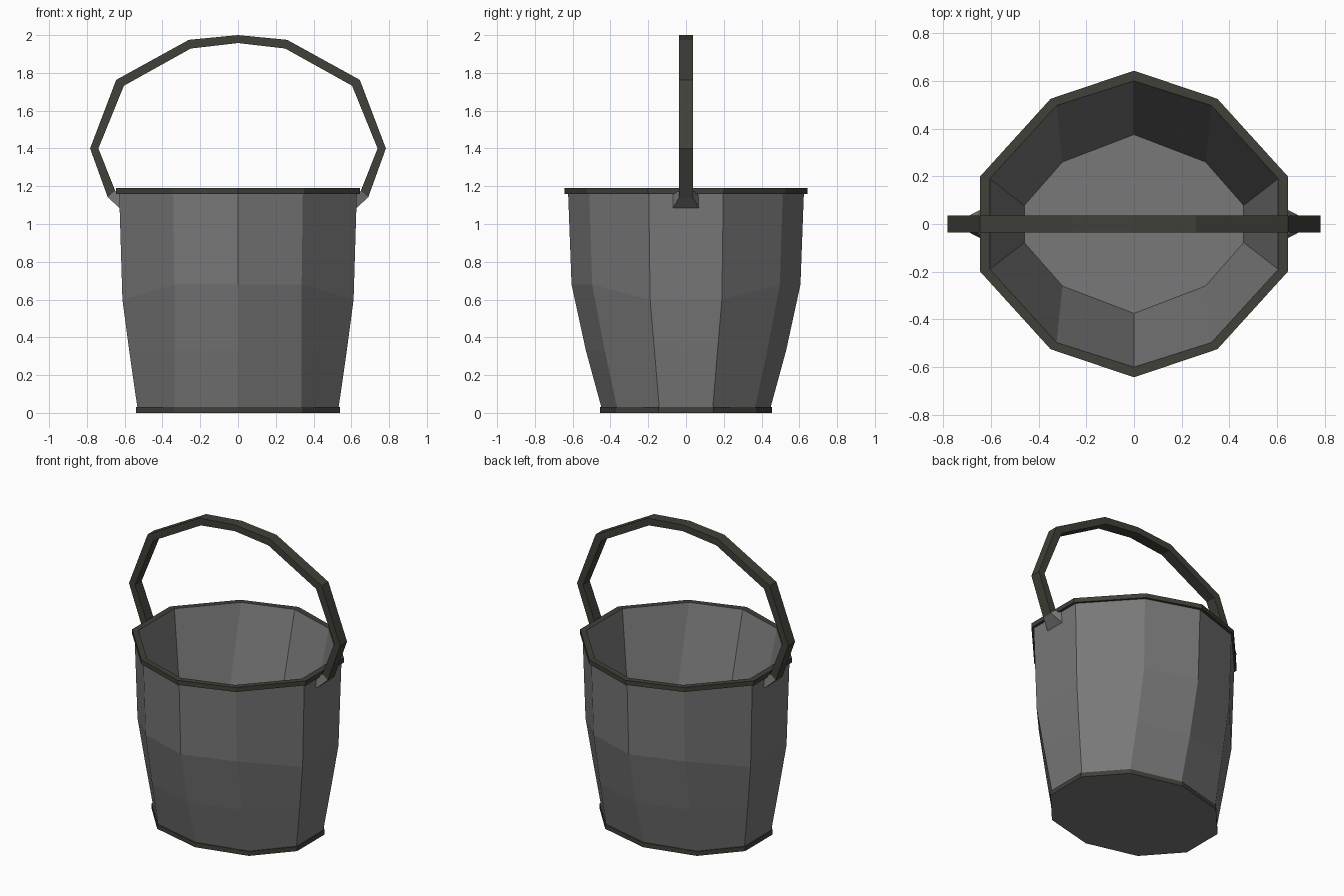
import bpy

cube = bpy.data.objects.get("Cube")
if cube:
    bpy.data.objects.remove(cube, do_unlink=True)


def material(name, colour):
    m = bpy.data.materials.new(name)
    m.use_nodes = True
    m.diffuse_color = (*colour, 1)
    m.node_tree.nodes["Principled BSDF"].inputs["Base Color"].default_value = (*colour, 1)
    return m


GREY = material("weathered grey", (0.188, 0.188, 0.188))
DARK = material("dark olive trim", (0.052, 0.052, 0.041))


def ring(side_x, side_y, mid_x, mid_y, tip_y, z, side_z=None):
    """Ten-sided outline, counter-clockwise, mirrored in x and y."""
    sz = z if side_z is None else side_z
    right = [(0, -tip_y, z), (mid_x, -mid_y, z), (side_x, -side_y, sz),
             (side_x, side_y, sz), (mid_x, mid_y, z), (0, tip_y, z)]
    return right + [(-x, y, h) for x, y, h in reversed(right[1:-1])]


def loft(name, rings, mats, trim_bands=()):
    """Bridge successive outlines with quads, cap both ends, colour the trim bands."""
    n = len(rings[0])
    faces = []
    for r in range(len(rings) - 1):
        a, b = r * n, (r + 1) * n
        faces += [(a + i, a + (i + 1) % n, b + (i + 1) % n, b + i) for i in range(n)]
    faces.append(tuple(reversed(range(n))))
    faces.append(tuple(range((len(rings) - 1) * n, len(rings) * n)))
    mesh = bpy.data.meshes.new(name)
    mesh.from_pydata([v for outline in rings for v in outline], [], faces)
    for m in mats:
        mesh.materials.append(m)
    for p in mesh.polygons:
        if p.index // n in trim_bands and len(p.vertices) == 4:
            p.material_index = 1
    mesh.update()
    ob = bpy.data.objects.new(name, mesh)
    bpy.context.collection.objects.link(ob)


# Bucket: base hoop, outer wall, rim hoop, inner wall and floor in one shell
foot = (0.54, 0.145, 0.34, 0.37, 0.455)
rim = (0.645, 0.2, 0.35, 0.525, 0.643)
loft("bucket", [
    ring(*foot, 0),
    ring(*foot, 0.03),
    ring(0.533, 0.142, 0.337, 0.366, 0.448, 0.03),
    ring(0.576, 0.167, 0.336, 0.43, 0.53, 0.33),
    ring(0.612, 0.19, 0.337, 0.497, 0.606, 0.68, side_z=0.6),
    ring(0.629, 0.197, 0.343, 0.512, 0.624, 1.16),
    ring(*rim, 1.16),
    ring(*rim, 1.19),
    ring(0.605, 0.19, 0.325, 0.497, 0.6, 1.19),
    ring(0.46, 0.078, 0.3, 0.26, 0.375, 0.33),
], [GREY, DARK], trim_bands=(0, 1, 5, 6, 7))

# Carrying handle: outer and inner profile points, mirrored across x
half = [((0.689, 1.14), (0.648, 1.17)), ((0.783, 1.4), (0.739, 1.4)),
        ((0.645, 1.763), (0.604, 1.732)), ((0.26, 1.975), (0.25, 1.929)),
        ((0, 2.0), (0, 1.958))]
path = half + [((-o[0], o[1]), (-i[0], i[1])) for o, i in reversed(half[:-1])]
W = 0.036
loft("handle", [[(o[0], -W, o[1]), (o[0], W, o[1]), (i[0], W, i[1]), (i[0], -W, i[1])]
                for o, i in path], [DARK])

# Tapered lugs joining the handle to the wall
for name, s in (("left_lug", 1), ("right_lug", -1)):
    wall = [(s * 0.622, y, z) for y, z in ((-0.072, 1.08), (0.072, 1.08),
                                           (0.072, 1.17), (-0.072, 1.17))]
    tip = [(s * x, y, z) for x, y, z in ((0.69, -W, 1.142), (0.69, W, 1.142),
                                         (0.655, W, 1.172), (0.655, -W, 1.172))]
    if s < 0:
        wall.reverse()
        tip.reverse()
    loft(name, [wall, tip], [GREY])
